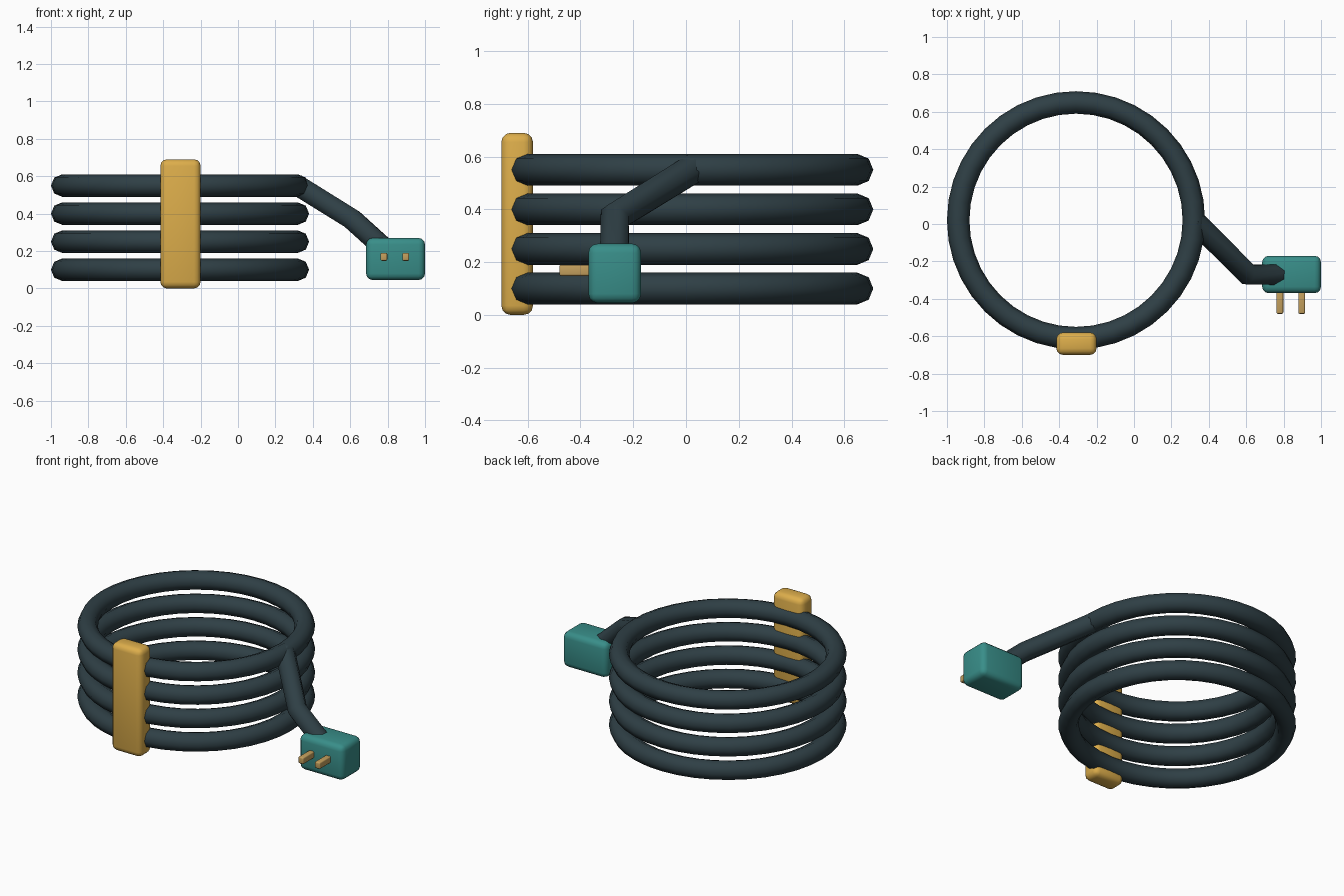
import bpy
import math

if "Cube" in bpy.data.objects:
    bpy.data.objects.remove(bpy.data.objects["Cube"])


def material(name, color):
    m = bpy.data.materials.new(name)
    m.diffuse_color = (*color, 1)
    m.use_nodes = True
    m.node_tree.nodes["Principled BSDF"].inputs["Base Color"].default_value = m.diffuse_color
    return m


RUBBER = material("dark_rubber", (0.028, 0.05, 0.06))
YELLOW = material("strap_yellow", (0.72, 0.42, 0.07))
TEAL = material("plug_teal", (0.04, 0.27, 0.25))
BRASS = material("brass", (0.55, 0.35, 0.11))


def finish(obj, name, mat, angle):
    obj.name = name
    obj.data.materials.clear()
    obj.data.materials.append(mat)
    bpy.ops.object.select_all(action='DESELECT')
    obj.select_set(True)
    bpy.context.view_layer.objects.active = obj
    bpy.ops.object.shade_smooth_by_angle(angle=math.radians(angle))


def box(name, lo, hi, bevel, mat):
    bpy.ops.mesh.primitive_cube_add(size=1, location=[(a + b) / 2 for a, b in zip(lo, hi)])
    obj = bpy.context.object
    obj.scale = [b - a for a, b in zip(lo, hi)]
    bpy.ops.object.transform_apply(location=False, rotation=False, scale=True)
    mod = obj.modifiers.new("bevel", 'BEVEL')
    mod.width = bevel
    mod.segments = 3
    bpy.ops.object.modifier_apply(modifier=mod.name)
    finish(obj, name, mat, 40)


# Stacked coils of cable
for i in range(4):
    bpy.ops.mesh.primitive_torus_add(major_segments=40, minor_segments=8,
                                     major_radius=0.63, minor_radius=0.06,
                                     location=(-0.31, 0.02, 0.10 + 0.15 * i))
    finish(bpy.context.object, f"cable_coil_{i + 1}", RUBBER, 60)

# Loose cable end running from the top coil to the plug
curve = bpy.data.curves.new("cable_tail", 'CURVE')
curve.dimensions = '3D'
curve.bevel_depth = 0.06
curve.bevel_resolution = 2
curve.use_fill_caps = True
path = [(0.32, 0.02, 0.55), (0.61, -0.27, 0.37), (0.82, -0.27, 0.18)]
spline = curve.splines.new('POLY')
spline.points.add(len(path) - 1)
for p, co in zip(spline.points, path):
    p.co = (*co, 1)
tail = bpy.data.objects.new("cable_tail", curve)
bpy.context.collection.objects.link(tail)
bpy.ops.object.select_all(action='DESELECT')
tail.select_set(True)
bpy.context.view_layer.objects.active = tail
bpy.ops.object.convert(target='MESH')
finish(bpy.context.object, "cable_tail", RUBBER, 60)

# Strap holding the coils together
box("strap", (-0.415, -0.70, 0.0), (-0.2, -0.58, 0.69), 0.035, YELLOW)

# Plug body and prongs
box("plug_body", (0.685, -0.37, 0.045), (1.0, -0.17, 0.27), 0.035, TEAL)
for side, x in (("left", 0.78), ("right", 0.897)):
    box(f"prong_{side}", (x - 0.018, -0.48, 0.148), (x + 0.018, -0.34, 0.19), 0.007, BRASS)
